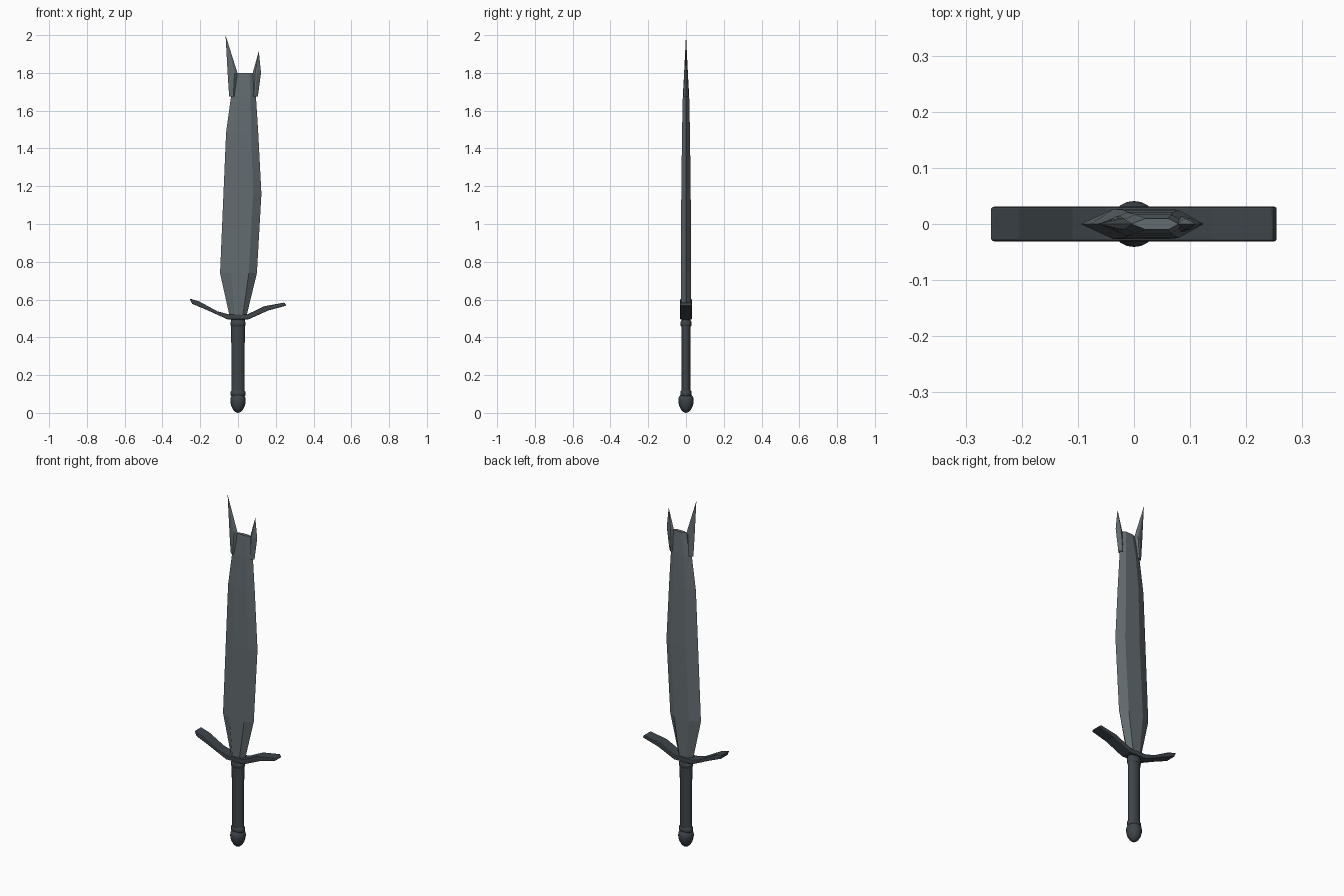
import bpy, bmesh, math

if "Cube" in bpy.data.objects:
    bpy.data.objects.remove(bpy.data.objects["Cube"])


def material(name, rgb):
    m = bpy.data.materials.new(name)
    m.diffuse_color = (*rgb, 1)
    m.use_nodes = True
    m.node_tree.nodes["Principled BSDF"].inputs["Base Color"].default_value = m.diffuse_color
    return m


STEEL = material("blade steel", (0.125, 0.15, 0.162))
DARK = material("dark iron", (0.047, 0.058, 0.067))


def loft(name, rings, mat, smooth=None):
    """Skin a list of equal-length point rings and cap both ends."""
    bm = bmesh.new()
    vs = [[bm.verts.new(p) for p in r] for r in rings]
    n = len(vs[0])
    for a, b in zip(vs, vs[1:]):
        for i in range(n):
            j = (i + 1) % n
            bm.faces.new((a[i], a[j], b[j], b[i]))
    bm.faces.new(vs[0][::-1])
    bm.faces.new(vs[-1])
    bmesh.ops.remove_doubles(bm, verts=bm.verts, dist=1e-5)
    bmesh.ops.recalc_face_normals(bm, faces=bm.faces)
    me = bpy.data.meshes.new(name)
    bm.to_mesh(me)
    bm.free()
    me.materials.append(mat)
    ob = bpy.data.objects.new(name, me)
    bpy.context.collection.objects.link(ob)
    if smooth:
        bpy.ops.object.select_all(action='DESELECT')
        ob.select_set(True)
        bpy.context.view_layer.objects.active = ob
        bpy.ops.object.shade_smooth_by_angle(angle=math.radians(smooth))
    return ob


def blade_ring(z, left, right, y, a=0.3, b=0.78):
    """Sharp-edged six-sided section with a flat between a and b."""
    w = right - left
    p, q = left + a * w, left + b * w
    return [(left, 0, z), (p, -y, z), (q, -y, z),
            (right, 0, z), (q, y, z), (p, y, z)]


def turned(name, profile, mat, sides, flat=1.0):
    """Upright turned part; profile is (radius, z), flat squashes depth."""
    rings = [[(r * math.cos(2 * math.pi * i / sides),
               r * flat * math.sin(2 * math.pi * i / sides), z)
              for i in range(sides)] for r, z in profile]
    return loft(name, rings, mat, 40)


# blade
loft("blade", [blade_ring(*s) for s in [
    (0.50, -0.042, 0.042, 0.024), (0.74, -0.095, 0.10, 0.027),
    (1.16, -0.077, 0.124, 0.025), (1.485, -0.063, 0.107, 0.021),
    (1.675, -0.037, 0.095, 0.017), (1.80, -0.005, 0.08, 0.010)]], STEEL)

# forked tip
loft("left_prong", [blade_ring(*s, 0.5, 0.7) for s in [
    (1.675, -0.047, -0.015, 0.014), (1.80, -0.055, -0.003, 0.010),
    (2.0, -0.066, -0.066, 0)]], STEEL)
loft("right_prong", [blade_ring(*s, 0.3, 0.5) for s in [
    (1.675, 0.075, 0.105, 0.014), (1.80, 0.078, 0.122, 0.010),
    (1.915, 0.11, 0.11, 0)]], STEEL)

# crossguard: pairs of (x, z) on the upper and lower side
stations = [
    ((-0.256, 0.605), (-0.244, 0.578)), ((-0.205, 0.590), (-0.165, 0.545)),
    ((-0.110, 0.538), (-0.110, 0.520)), ((-0.050, 0.522), (-0.055, 0.495)),
    ((0.050, 0.522), (0.055, 0.495)), ((0.140, 0.565), (0.160, 0.542)),
    ((0.246, 0.584), (0.256, 0.568))]
guard = loft("crossguard", [
    [(t[0], -0.031, t[1]), (t[0], 0.031, t[1]),
     (b[0], 0.031, b[1]), (b[0], -0.031, b[1])] for t, b in stations], DARK)
bev = guard.modifiers.new("soft edges", 'BEVEL')
bev.width = 0.004
bev.segments = 2

# grip with collars
turned("grip", [(0.035, 0.09), (0.035, 0.30), (0.037, 0.50)], DARK, 16, 0.68)
for name, z in (("lower_collar", 0.088), ("upper_collar", 0.458)):
    turned(name, [(0.034, z), (0.040, z + 0.007), (0.040, z + 0.022),
                  (0.034, z + 0.030)], DARK, 16, 0.76)

# egg-shaped pommel
turned("pommel", [(0.001, 0), (0.013, 0.004), (0.025, 0.015), (0.035, 0.034),
                  (0.040, 0.055), (0.041, 0.068), (0.038, 0.084),
                  (0.030, 0.094)], DARK, 20)
